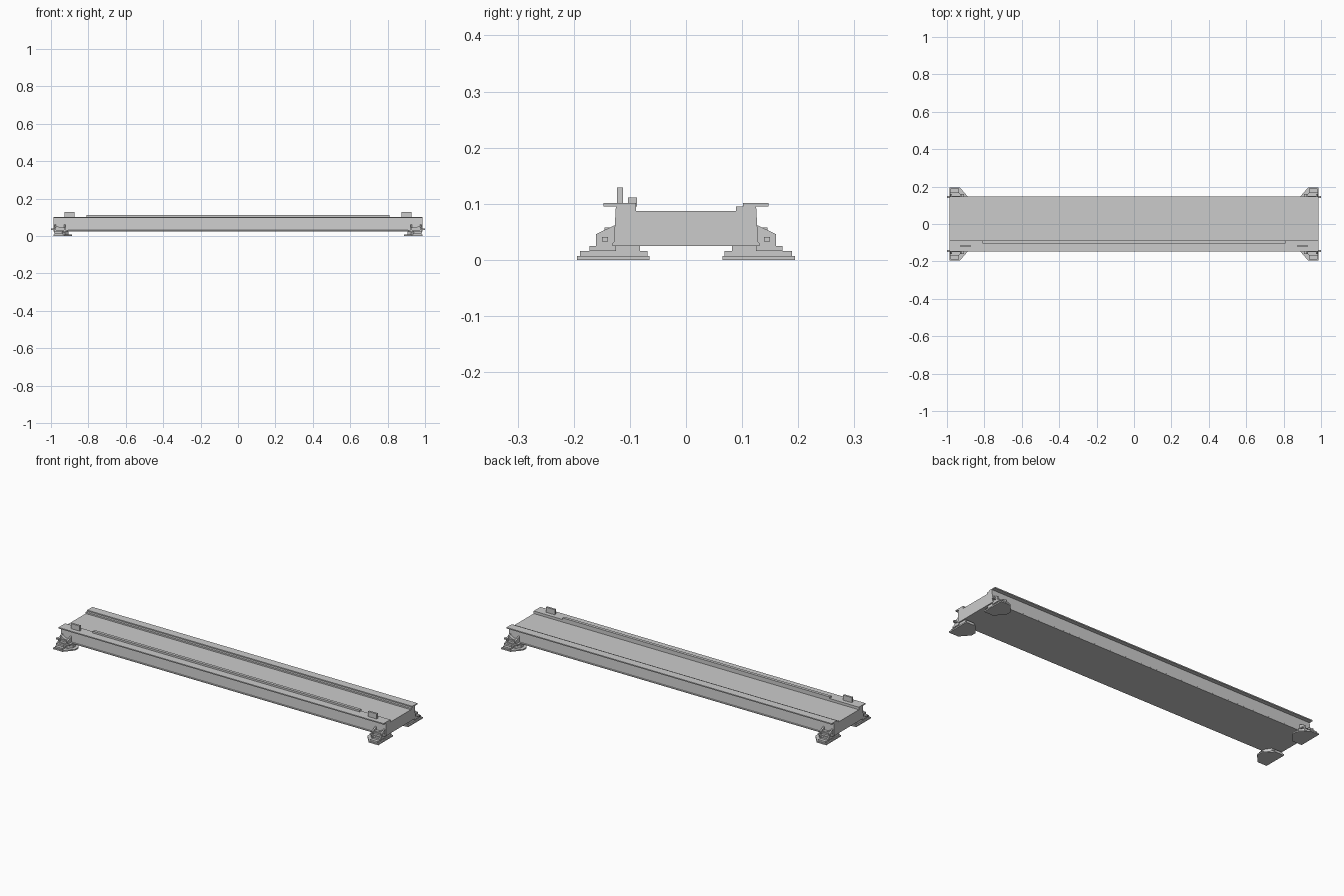
import bpy, bmesh
from mathutils import Vector

if "Cube" in bpy.data.objects:
    bpy.data.objects.remove(bpy.data.objects["Cube"])


def prism(name, pts, axis, lo, hi):
    """Extrude a 2D outline along x (y,z points), y (x,z points) or z (x,y points)."""
    def place(p, d):
        return {'x': (d, p[0], p[1]), 'y': (p[0], d, p[1]), 'z': (p[0], p[1], d)}[axis]
    bm = bmesh.new()
    face = bm.faces.new([bm.verts.new(place(p, lo)) for p in pts])
    ext = bmesh.ops.extrude_face_region(bm, geom=[face])
    step = Vector(place((0, 0), hi - lo))
    bmesh.ops.translate(bm, vec=step, verts=[v for v in ext['geom'] if isinstance(v, bmesh.types.BMVert)])
    bmesh.ops.recalc_face_normals(bm, faces=bm.faces)
    me = bpy.data.meshes.new(name)
    bm.to_mesh(me)
    bm.free()
    ob = bpy.data.objects.new(name, me)
    bpy.context.collection.objects.link(ob)
    return ob


def box(name, x0, x1, y0, y1, z0, z1):
    return prism(name, [(x0, y0), (x1, y0), (x1, y1), (x0, y1)], 'z', z0, z1)


centre = bpy.data.objects.new("mirror_centre", None)
bpy.context.collection.objects.link(centre)
centre.hide_render = True


def mirror(ob, x=True, y=True):
    m = ob.modifiers.new("mirror", 'MIRROR')
    m.use_axis = (x, y, False)
    m.mirror_object = centre
    m.use_clip = False
    return ob


# Main deck: sunken floor, raised side rails, overhanging flanges, sloping walls
half = [(0.131, 0.025), (0.131, 0.030), (0.1285, 0.032), (0.125, 0.095), (0.147, 0.095),
        (0.147, 0.101), (0.102, 0.101), (0.102, 0.095), (0.089, 0.095), (0.089, 0.087)]
prism("deck_beam", half + [(-y, z) for y, z in reversed(half)], 'x', -0.987, 0.987)

# Front rail, long strip and upright stops
box("front_inner_ledge", -0.987, 0.987, -0.103, -0.089, 0.095, 0.101)
box("long_strip", -0.81, 0.81, -0.103, -0.087, 0.095, 0.111)
mirror(box("upright_stop", 0.875, 0.928, -0.123, -0.112, 0.1, 0.129), y=False)

# Foot plates, one under each corner
mirror(prism("foot_plate", [(0.987, -0.194), (0.93, -0.194), (0.887, -0.145), (0.887, -0.115),
             (0.93, -0.065), (0.987, -0.065)], 'z', 0, 0.007))

# Small pads and spacer blocks stacked on each plate
mirror(prism("foot_spacer", [(0.98, -0.16), (0.925, -0.16), (0.905, -0.14), (0.905, -0.115),
             (0.925, -0.082), (0.98, -0.082)], 'z', 0.007, 0.025))
mirror(box("outer_pad", 0.935, 0.98, -0.189, -0.16, 0.007, 0.016))
mirror(box("inner_pad", 0.935, 0.98, -0.09, -0.069, 0.007, 0.016))
mirror(prism("upper_pad", [(0.984, -0.172), (0.94, -0.172), (0.915, -0.145), (0.915, -0.125),
             (0.984, -0.125)], 'z', 0.016, 0.025))

# Corner bracket: base shelf, sloping gussets and back plate
mirror(box("bracket_shelf", 0.91, 0.984, -0.16, -0.126, 0.025, 0.031))
gusset = [(-0.126, 0.025), (-0.16, 0.025), (-0.16, 0.046), (-0.127, 0.062)]
mirror(prism("outer_gusset", gusset, 'x', 0.974, 0.982))
mirror(prism("inner_gusset", gusset, 'x', 0.922, 0.930))
mirror(prism("bracket_web", [(0.93, 0.031), (0.975, 0.031), (0.975, 0.058), (0.952, 0.045),
             (0.93, 0.045)], 'y', -0.145, -0.127))

# Locking pin poking out past each end
mirror(box("locking_pin", 0.93, 1.0, -0.15, -0.139, 0.033, 0.041))
